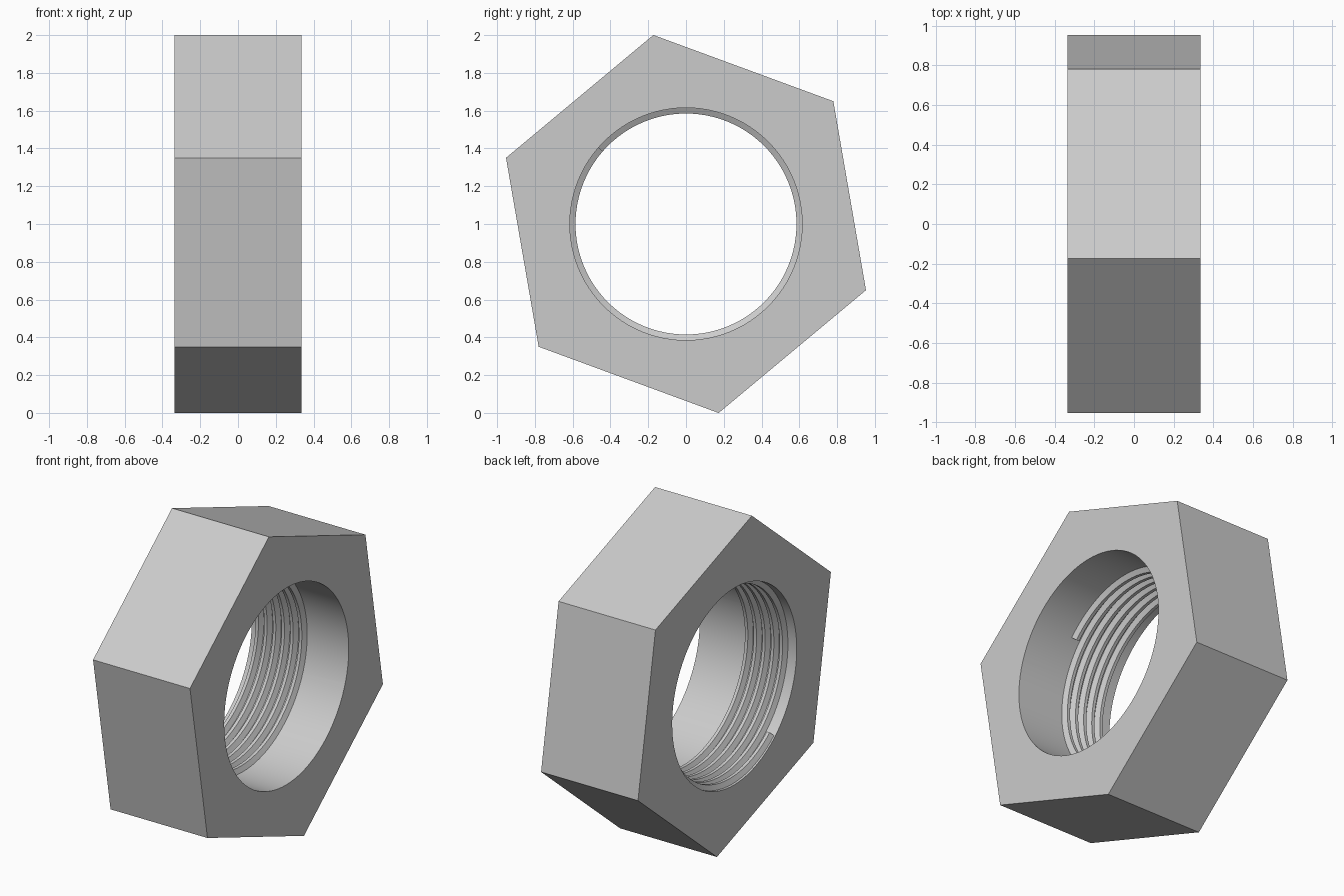
import bpy, bmesh, math

if "Cube" in bpy.data.objects:
    bpy.data.objects.remove(bpy.data.objects["Cube"])

R_HEX, HALF = 1.0153, 0.335        # corner radius, half thickness
R_BORE, R_CREST = 0.615, 0.585     # bore wall and thread crest
PITCH, TURNS, X_END = 0.06, 5.75, 0.045

steel = bpy.data.materials.new("light grey")
steel.diffuse_color = (0.6, 0.6, 0.6, 1)
steel.use_nodes = True
steel.node_tree.nodes["Principled BSDF"].inputs["Base Color"].default_value = steel.diffuse_color


def point(x, r, a):
    """Polar position around the nut's axis, which runs along x."""
    return (x, r * math.cos(a), 1 + r * math.sin(a))


def finish(name, bm):
    bmesh.ops.recalc_face_normals(bm, faces=bm.faces)
    mesh = bpy.data.meshes.new(name)
    bm.to_mesh(mesh)
    bm.free()
    mesh.materials.append(steel)
    ob = bpy.data.objects.new(name, mesh)
    bpy.context.collection.objects.link(ob)
    return ob


def loft(name, rings):
    """Skin a row of closed rings and cap both ends."""
    bm = bmesh.new()
    rows = [[bm.verts.new(p) for p in ring] for ring in rings]
    n = len(rows[0])
    for a, b in zip(rows, rows[1:]):
        for i in range(n):
            bm.faces.new((a[i], a[(i + 1) % n], b[(i + 1) % n], b[i]))
    bm.faces.new(rows[0])
    bm.faces.new(rows[-1])
    return finish(name, bm)


def prism(name, r, half, sides, phase=0.0):
    return loft(name, [[point(x, r, phase + 2 * math.pi * i / sides) for i in range(sides)]
                       for x in (-half, half)])


# hexagonal body with a round bore
body = prism("nut_body", R_HEX, HALF, 6, math.radians(39.8))
cutter = prism("bore_cutter", R_BORE, HALF + 0.2, 96)
cutter.hide_render = True
cutter.hide_viewport = True
cut = body.modifiers.new("bore", 'BOOLEAN')
cut.object = cutter
cut.operation = 'DIFFERENCE'
cut.solver = 'EXACT'

# helical thread ridge, from the back face to the middle of the bore
profile = [(-0.026, R_BORE + 0.01), (-0.026, R_BORE), (-0.010, R_CREST),
           (0.010, R_CREST), (0.026, R_BORE), (0.026, R_BORE + 0.01)]
end_angle = math.radians(139)
steps = int(TURNS * 96)
rings = []
for i in range(steps + 1):
    back = TURNS * (1 - i / steps)             # turns left before the inner end
    a = end_angle - back * 2 * math.pi
    rings.append([point(X_END - back * PITCH + dx, r, a) for dx, r in profile])
thread = loft("thread", rings)

# apply the bore, then smooth the round walls only
bpy.context.view_layer.objects.active = body
body.select_set(True)
bpy.ops.object.modifier_apply(modifier=cut.name)
bpy.data.objects.remove(cutter)
thread.select_set(True)
bpy.ops.object.shade_smooth_by_angle(angle=math.radians(20))
